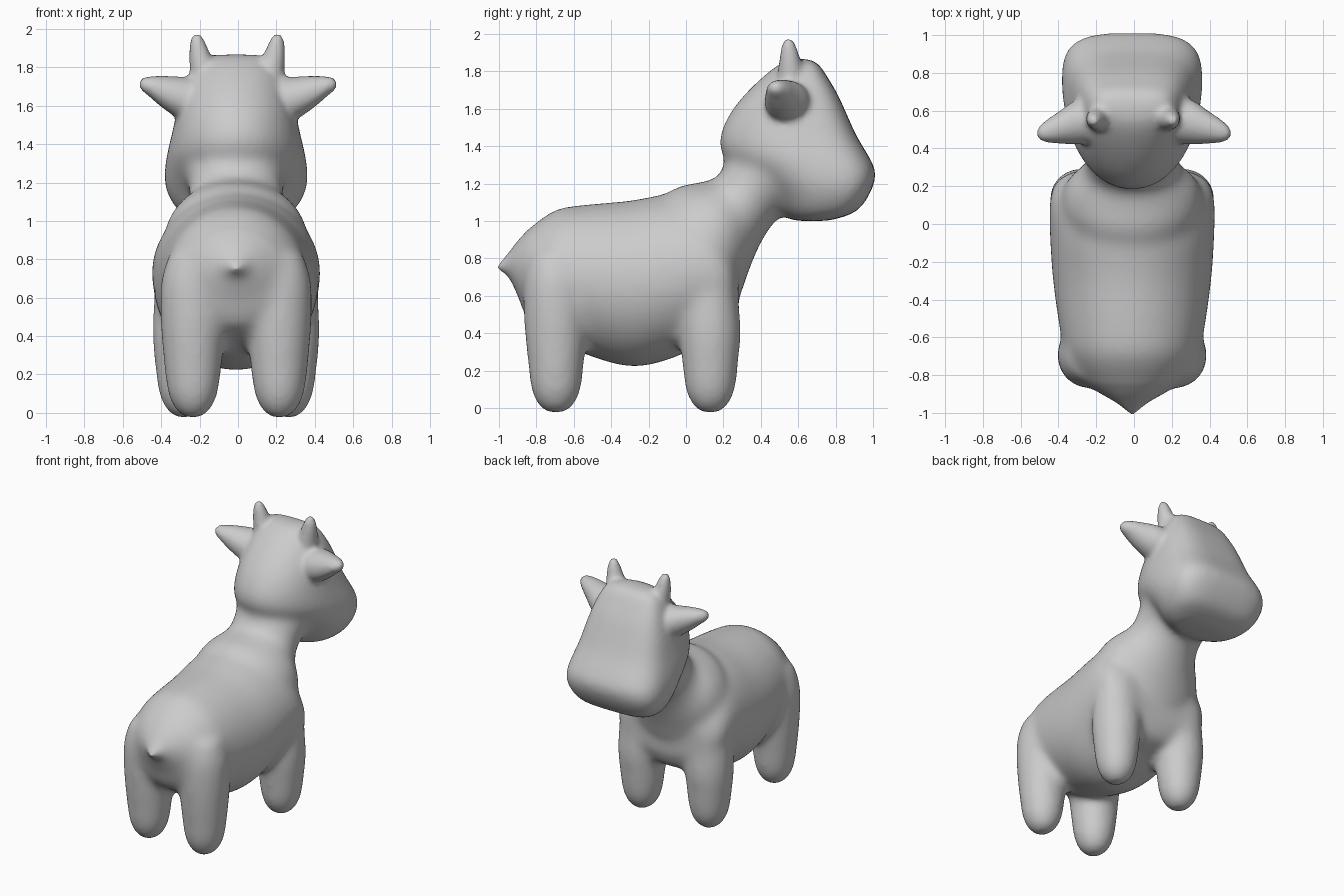
import bpy, bmesh, math
from mathutils import Vector

if "Cube" in bpy.data.objects:
    bpy.data.objects.remove(bpy.data.objects["Cube"])

SEG, SUB = 32, 4
CX = -0.01  # the body sits slightly off the centre line
bm = bmesh.new()


def spow(v, n):
    return math.copysign(abs(v) ** (2 / n), v)


def smooth_rows(rows):
    """Catmull-Rom interpolation between section rows."""
    out = []
    for i in range(len(rows) - 1):
        p = [rows[max(0, min(len(rows) - 1, i + k))] for k in (-1, 0, 1, 2)]
        for s in range(SUB):
            t = s / SUB
            out.append([0.5 * (2 * b + (c - a) * t + (2 * a - 5 * b + 4 * c - d) * t * t
                               + (3 * b - a - 3 * c + d) * t ** 3) for a, b, c, d in zip(*p)])
    return out + [list(rows[-1])]


def loft(rows, section):
    """Closed loft; section(row) gives centre, front axis, back axis, side axis, front exponent."""
    rings, faces = [], []
    for row in smooth_rows(rows):
        c, f, b, w, n = section(row)
        ring = []
        for k in range(SEG):
            a = 2 * math.pi * k / SEG
            ca, sa = math.cos(a), math.sin(a)
            e = n if ca > 0 else 2
            ring.append(bm.verts.new(c + (f if ca > 0 else b) * spow(ca, e) + w * spow(sa, e)))
        rings.append(ring)
    for r0, r1 in zip(rings, rings[1:]):
        for k in range(SEG):
            j = (k + 1) % SEG
            faces.append(bm.faces.new((r0[k], r0[j], r1[j], r1[k])))
    faces += [bm.faces.new(rings[0]), bm.faces.new(rings[-1])]
    bmesh.ops.recalc_face_normals(bm, faces=faces)


def span(row, w=0.5, n=2):
    """Section between two points (y,z)-(y,z) of the side view, with a half width."""
    a, b = Vector((CX, row[0], row[1])), Vector((CX, row[2], row[3]))
    m = a.lerp(b, w)
    return m, b - m, m - a, Vector((row[4], 0, 0)), n


def flat(row):
    """Horizontal section: x, y, z, rx, ry."""
    u = Vector((0, row[4], 0))
    return Vector(row[:3]), u, u, Vector((row[3], 0, 0)), 2


def upright(row):
    """Section across x: x, y, z, ry, rz."""
    u = Vector((0, 0, row[4]))
    return Vector(row[:3]), u, u, Vector((0, row[3], 0)), 2


def fuse(ob, size, steps):
    """Fuse the lofts collected so far into one softened skin; return the resulting mesh."""
    bm.to_mesh(ob.data)
    ob.modifiers.clear()
    r = ob.modifiers.new("fuse", 'REMESH')
    r.mode, r.voxel_size, r.use_smooth_shade = 'VOXEL', size, True
    s = ob.modifiers.new("soften", 'SMOOTH')
    s.factor, s.iterations = 0.5, steps
    bpy.context.view_layer.update()
    return bpy.data.meshes.new_from_object(ob.evaluated_get(bpy.context.evaluated_depsgraph_get()))


cow = bpy.data.objects.new("toy_cow", bpy.data.meshes.new("toy_cow"))
bpy.context.collection.objects.link(cow)

# torso: y, bottom, top, half width
tail = [(-1.015, .745, .755, .006), (-.95, .70, .83, .08), (-.9, .60, .895, .165), (-.84, .46, .96, .26)]
torso = tail[1:] + [
    (-.7, .37, 1.06, .345), (-.55, .29, 1.087, .385), (-.3, .22, 1.11, .42),
    (-.1, .255, 1.145, .435), (.05, .32, 1.14, .44), (.15, .35, 1.08, .435),
    (.23, .39, .96, .40), (.28, .50, .82, .31)]
loft([(y, b, y, t, w) for y, b, t, w in torso], span)

# neck: back point, front point, half width
loft([(-.16, 1.11, .18, .45, .36), (-.04, 1.185, .28, .58, .38), (.09, 1.21, .335, .73, .345),
      (.17, 1.24, .40, .88, .265), (.225, 1.34, .49, 1.01, .245), (.32, 1.45, .65, 1.12, .29)], span)

# head, horizontal slices: z, back, front, half width
head = [(1.0, .57, .76, .20), (1.05, .50, .91, .30), (1.16, .42, .99, .365),
        (1.26, .30, 1.015, .373), (1.35, .195, .975, .36), (1.45, .18, .915, .336),
        (1.57, .23, .86, .31), (1.68, .315, .81, .278), (1.78, .42, .75, .24),
        (1.84, .50, .71, .20), (1.868, .56, .66, .15)]
loft([(b, z, f, z, w) for z, b, f, w in head], lambda r: span(r, 0.6, 3.4))

# legs with haunches and shoulders
low = [(-.03, .03, .04), (-.005, .075, .08), (.05, .113, .117), (.12, .135, .138), (.25, .152, .152)]
hind = low + [(.4, .165, .168), (.55, .172, .175), (.7, .165, .17), (.84, .12, .13)]
fore = low + [(.4, .165, .165), (.55, .17, .155), (.7, .16, .15), (.85, .12, .12)]
for s in (-1, 1):
    loft([(s * .225 + CX, -.695, z, rx, ry) for z, rx, ry in hind], flat)
    loft([(s * (.272 - max(0, z - .4) * .06) + CX, .13, z, rx, ry) for z, rx, ry in fore], flat)
body = fuse(cow, 0.018, 28)

# ears, horns and tail are added after the heavy smoothing
bm.free()
bm = bmesh.new()
bm.from_mesh(body)
for s in (-1, 1):
    loft([(s * x, y, z, ry, rz) for x, y, z, ry, rz in (
        (.18, .55, 1.62, .12, .12), (.3, .54, 1.64, .12, .112), (.4, .51, 1.675, .085, .082),
        (.47, .49, 1.703, .058, .05), (.512, .48, 1.712, .03, .028))], upright)
    loft([(s * x + CX / 2, y, z, r, r) for x, y, z, r in (
        (.16, .56, 1.70, .085), (.178, .56, 1.79, .07), (.195, .555, 1.87, .056),
        (.207, .55, 1.94, .038), (.21, .548, 1.975, .02))], flat)
loft([(y, b, y, t, w) for y, b, t, w in tail], span)
skin = fuse(cow, 0.016, 9)
cow.modifiers.clear()
cow.data = skin
bm.free()
